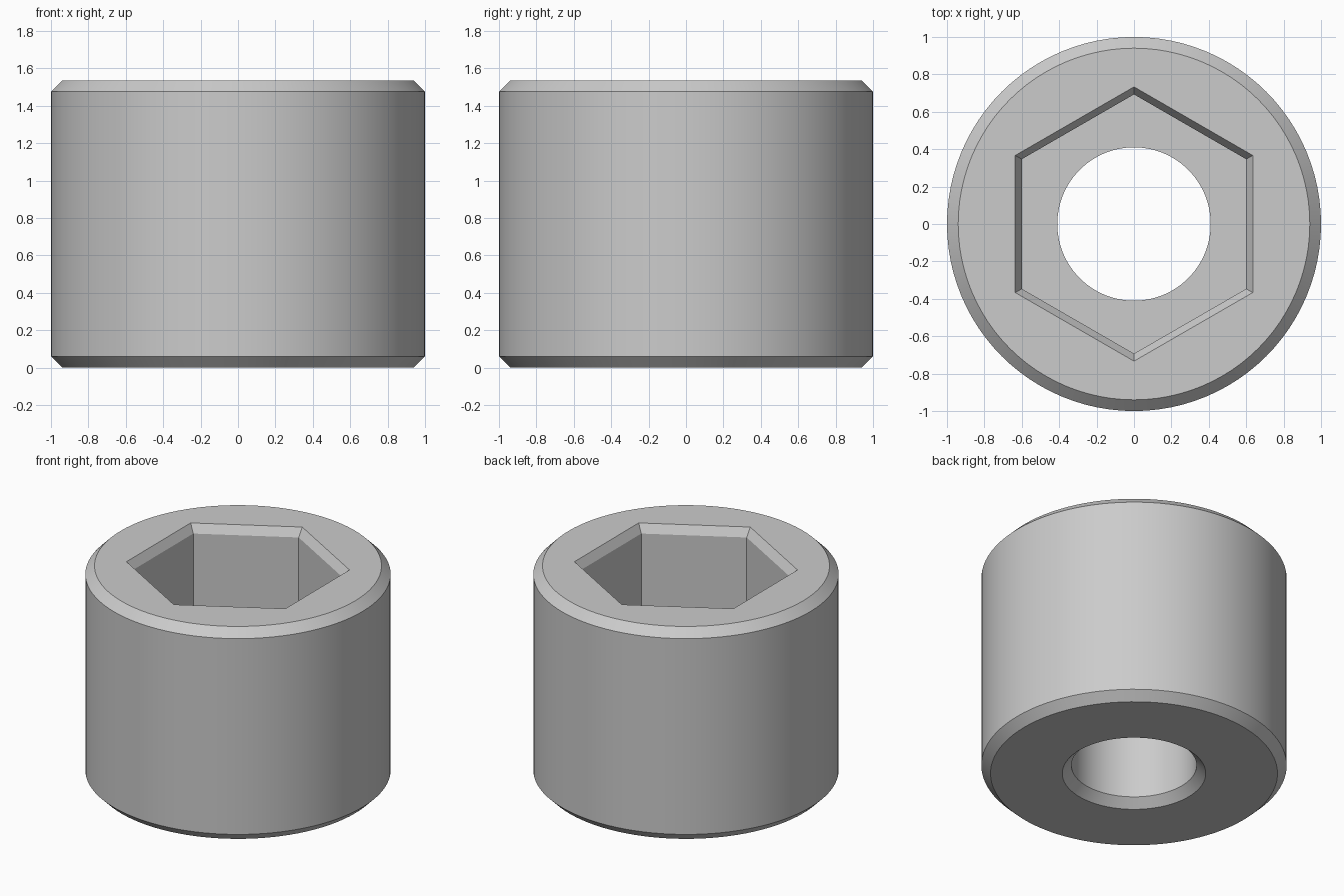
import bpy
import bmesh
from math import cos, sin, pi, radians

cube = bpy.data.objects.get("Cube")
if cube:
    bpy.data.objects.remove(cube, do_unlink=True)

SEGMENTS = 96
HEIGHT = 1.535
CHAMFER = 0.06
HOLE = 0.41
FLOOR = 0.7

# Cross-section of the part: (radius or hex apothem, height, is hexagonal)
profile = [
    (HOLE + CHAMFER, 0, False),
    (1 - CHAMFER, 0, False),
    (1, CHAMFER, False),
    (1, HEIGHT - CHAMFER, False),
    (1 - CHAMFER, HEIGHT, False),
    (0.635, HEIGHT, True),
    (0.60, HEIGHT - CHAMFER, True),
    (0.60, FLOOR, True),
    (HOLE, FLOOR, False),
    (HOLE, CHAMFER, False),
]


def ring(bm, size, z, hexagonal):
    """Loop of vertices, round or hexagonal with corners on the y axis."""
    verts = []
    for i in range(SEGMENTS):
        a = 2 * pi * i / SEGMENTS
        r = size
        if hexagonal:
            r /= cos((a + pi / 6) % (pi / 3) - pi / 6)
        verts.append(bm.verts.new((r * cos(a), r * sin(a), z)))
    return verts


# Collar with a hexagonal socket and a through hole
bm = bmesh.new()
rings = [ring(bm, *p) for p in profile]
for k, lower in enumerate(rings):
    upper = rings[(k + 1) % len(rings)]
    for i in range(SEGMENTS):
        j = (i + 1) % SEGMENTS
        bm.faces.new((lower[i], lower[j], upper[j], upper[i]))
bmesh.ops.recalc_face_normals(bm, faces=bm.faces)
mesh = bpy.data.meshes.new("socket_collar")
bm.to_mesh(mesh)
bm.free()
collar = bpy.data.objects.new("socket_collar", mesh)
bpy.context.collection.objects.link(collar)

# Plain grey metal
grey = bpy.data.materials.new("grey_metal")
grey.use_nodes = True
colour = (0.6, 0.6, 0.6, 1)
grey.diffuse_color = colour
grey.node_tree.nodes["Principled BSDF"].inputs["Base Color"].default_value = colour
mesh.materials.append(grey)

# Smooth round walls, crisp chamfers
bpy.ops.object.select_all(action="DESELECT")
collar.select_set(True)
bpy.context.view_layer.objects.active = collar
bpy.ops.object.shade_smooth_by_angle(angle=radians(20))
